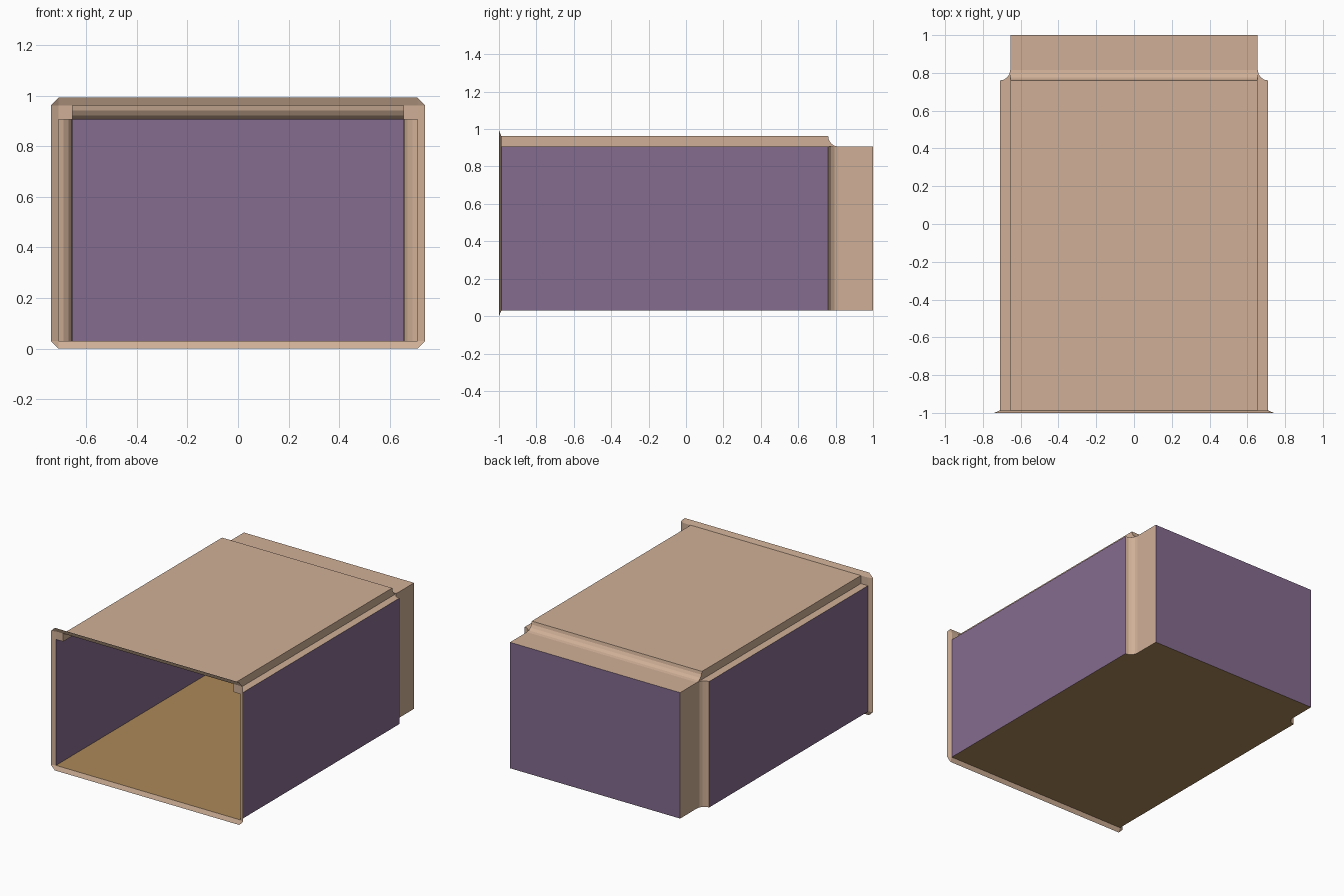
import bpy, bmesh, math
from mathutils import Vector

if "Cube" in bpy.data.objects:
    bpy.data.objects.remove(bpy.data.objects["Cube"])

XO, XI = 0.71, 0.655                  # half widths of main shell and rear neck
Z0, ZL, ZT = 0.03, 0.906, 0.962       # floor, ledge, roof top
YF, YS, YB = -0.987, 0.76, 1.0        # shell front, step, back
R = XO - XI                           # radius of the cove at the step
CENTRE = Vector((0, 0, 0.5))


def material(name, r, g, b):
    m = bpy.data.materials.new(name)
    lin = [((c / 255 + 0.055) / 1.055) ** 2.4 for c in (r, g, b)]
    m.diffuse_color = (*lin, 1)
    m.use_nodes = True
    m.node_tree.nodes["Principled BSDF"].inputs["Base Color"].default_value = m.diffuse_color
    return m


TAN = material("tan", 208, 176, 151)
PURPLE = material("purple", 133, 107, 143)
OCHRE = material("ochre", 173, 137, 88)


def build(name, polys, mat):
    """Make one object from polygons, facing away from the middle."""
    bm = bmesh.new()
    for poly in polys:
        bm.faces.new([bm.verts.new(p) for p in poly])
    bmesh.ops.remove_doubles(bm, verts=bm.verts, dist=1e-5)
    bm.normal_update()
    for f in bm.faces:
        if f.normal.dot(f.calc_center_median() - CENTRE) < 0:
            f.normal_flip()
    me = bpy.data.meshes.new(name)
    bm.to_mesh(me)
    bm.free()
    me.materials.append(mat)
    ob = bpy.data.objects.new(name, me)
    bpy.context.collection.objects.link(ob)
    return ob


def ribbon(path, shift):
    """Quads made by sweeping a path along a vector."""
    s = Vector(shift)
    pts = [Vector(p) for p in path]
    return [(a, b, b + s, a + s) for a, b in zip(pts, pts[1:])]


# Quarter-round cove, as (inset from the outer face, y)
N = 4
cove = [(R * math.sin(t), YS + R * (1 - math.cos(t)))
        for t in (i * math.pi / 2 / N for i in range(N + 1))]

# Floor follows the outline of the shell
right = [(XO, YF)] + [(XO - d, y) for d, y in cove] + [(XI, YB)]
outline = right + [(-x, y) for x, y in reversed(right)]
build("floor", [[(x, y, Z0) for x, y in outline]], OCHRE)

# Roof, stepping down through the cove to the neck
roof_path = [(-XI, YF, ZT)] + [(-XI, y, ZT - d * (ZT - ZL) / R) for d, y in cove] + [(-XI, YB, ZL)]
build("roof", ribbon(roof_path, (2 * XI, 0, 0)), TAN)

# Back wall
build("back_wall", ribbon([(-XI, YB, Z0), (XI, YB, Z0)], (0, 0, ZL - Z0)), PURPLE)

for side, s in (("left", -1), ("right", 1)):
    up = (0, 0, ZL - Z0)
    build(side + "_wall", ribbon([(s * XO, YF, Z0), (s * XO, YS, Z0)], up), PURPLE)
    # Coved corner and side of the neck
    neck = [(s * (XO - d), y, Z0) for d, y in cove] + [(s * XI, YB, Z0)]
    build(side + "_neck", ribbon(neck, up), TAN)
    # Ledge along the roof edge, its riser, and the plate closing it in front
    ledge = [(s * XI, YF, ZL), (s * XO, YF, ZL)] + [(s * (XO - d), y, ZL) for d, y in cove]
    riser = [(s * XI, YF, ZL)] + [(s * XI, y, z) for _, y, z in roof_path[:-1]]
    plate = [(s * XI, YF, ZL), (s * XO, YF, ZL), (s * XO, YF, ZT), (s * XI, YF, ZT)]
    build(side + "_roof_edge", [ledge, riser, plate], TAN)

# Flared front rim with clipped corners
E = 0.03
inner = [(-XO, Z0), (XO, Z0), (XO, ZT), (-XO, ZT)]
dirs = [(0, -1), (1, 0), (0, 1), (-1, 0)]
rim = []
for i in range(4):
    a, b = inner[i], inner[(i + 1) % 4]
    d, n = dirs[i], dirs[(i + 1) % 4]

    def flare(p, v):
        return (p[0] + E * v[0], -1, p[1] + E * v[1])
    rim.append([(a[0], YF, a[1]), (b[0], YF, b[1]), flare(b, d), flare(a, d)])
    rim.append([(b[0], YF, b[1]), flare(b, d), flare(b, n)])
build("front_rim", rim, TAN)
